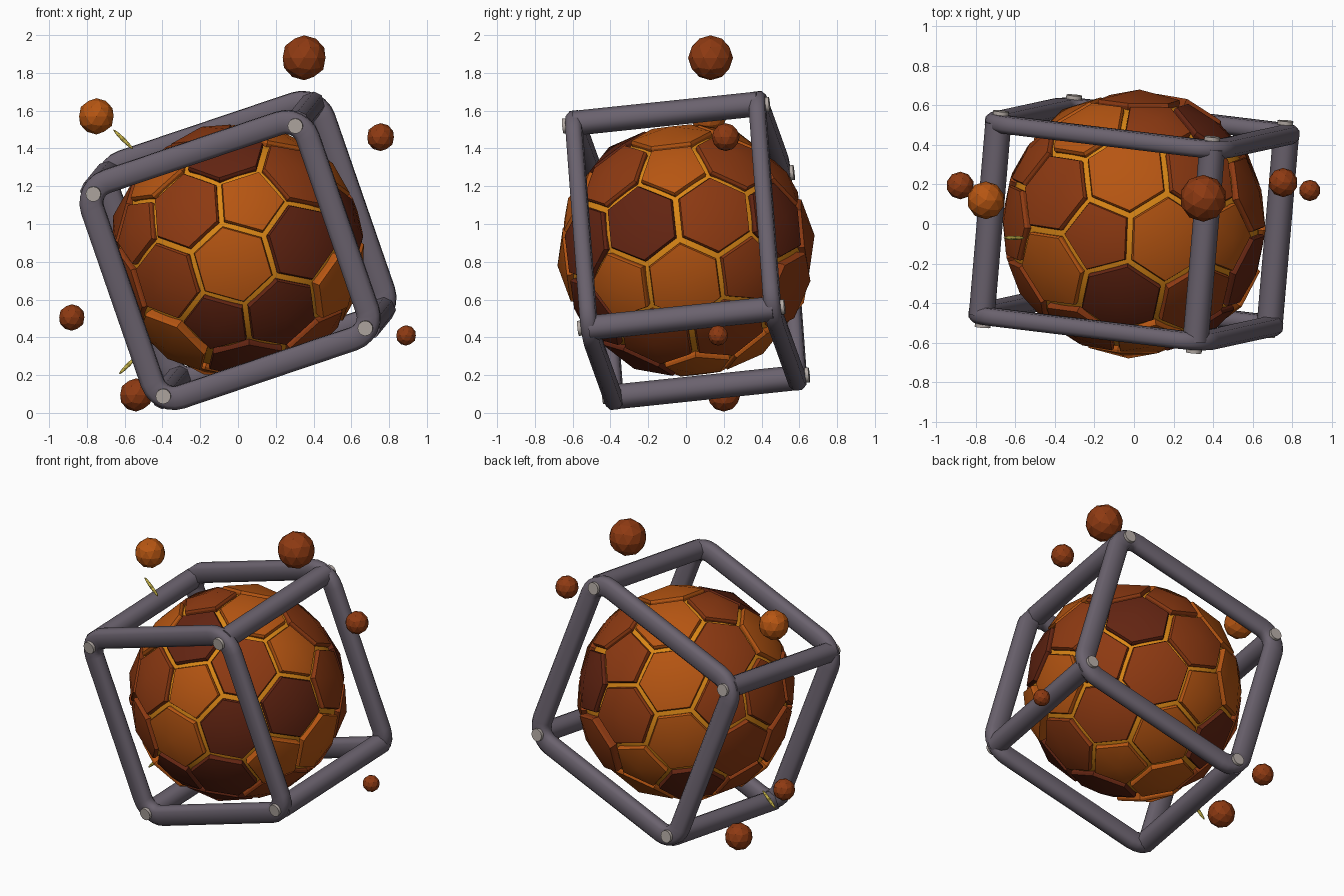
import bpy, bmesh, math
from mathutils import Vector, Matrix

if "Cube" in bpy.data.objects:
    bpy.data.objects.remove(bpy.data.objects["Cube"])

CENTRE = Vector((0, 0, 0.86))


def material(name, rgb):
    m = bpy.data.materials.new(name)
    m.diffuse_color = (*rgb, 1)
    m.use_nodes = True
    m.node_tree.nodes["Principled BSDF"].inputs["Base Color"].default_value = m.diffuse_color
    return m


LIGHT = material("light_orange", (0.47, 0.092, 0.006))
MID = material("rust_orange", (0.27, 0.042, 0.006))
DARK = material("dark_rust", (0.125, 0.018, 0.006))
AMBER = material("amber_core", (0.70, 0.24, 0.008))
GREY = material("frame_grey", (0.145, 0.122, 0.155))
PALE = material("rivet_grey", (0.45, 0.40, 0.37))
YELLOW = material("pale_yellow", (0.60, 0.48, 0.07))


def finish(bm, name, mat, matrix=None, smooth=None):
    bmesh.ops.recalc_face_normals(bm, faces=bm.faces)
    me = bpy.data.meshes.new(name)
    bm.to_mesh(me)
    bm.free()
    ob = bpy.data.objects.new(name, me)
    bpy.context.collection.objects.link(ob)
    me.materials.append(mat)
    if matrix:
        ob.matrix_world = matrix
    if smooth:
        bpy.ops.object.select_all(action='DESELECT')
        ob.select_set(True)
        bpy.context.view_layer.objects.active = ob
        bpy.ops.object.shade_smooth_by_angle(angle=math.radians(smooth))
    return ob


def loft(bm, rings, closed=False):
    # skin a list of equal-length point rings
    vs = [[bm.verts.new(p) for p in r] for r in rings]
    n = len(vs[0])
    for i in range(len(vs) if closed else len(vs) - 1):
        a, b = vs[i], vs[(i + 1) % len(vs)]
        for j in range(n):
            k = (j + 1) % n
            bm.faces.new((a[j], a[k], b[k], b[j]))
    return vs


# --- ball: 12 five-sided and 30 six-sided plates over a glowing core
m = Vector((-0.041, -0.992, -0.117)).normalized()
d = Vector((0.264, -0.120, 0.958))
d = (d - m * d.dot(m)).normalized()
e = m.cross(d)
phi = (1 + 5 ** 0.5) / 2
seeds = {"A": m * phi + d, "P": m * phi - d, "B": m + e * phi,
         "Q": m - e * phi, "C": d * phi + e, "R": d * phi - e}
dirs = {}
for key, v in seeds.items():
    dirs[key] = v.normalized()
    dirs[key.lower()] = -v.normalized()
keys = list(dirs)
for i, p in enumerate(keys):
    for q in keys[i + 1:]:
        if dirs[p].dot(dirs[q]) > 0.4:
            dirs["".join(sorted(p + q))] = (dirs[p] + dirs[q]).normalized()

light_keys = {"A", "Q", "R", "AP", "Pr", "BC", "Qb", "Cp", "CR", "pq",
              "aq", "a", "ac", "c", "cr"}
dark_keys = {"P", "AQ", "AC", "PQ", "Pc", "QR", "bp", "ar"}
raised_keys = {"Q", "Pr", "ab"}

hull = bmesh.new()
cells = [(k, hull.verts.new(v)) for k, v in dirs.items()]
bmesh.ops.convex_hull(hull, input=hull.verts[:])
plates = {"light": bmesh.new(), "mid": bmesh.new(), "dark": bmesh.new()}
for key, vert in cells:
    c = vert.co.normalized()
    ux = c.orthogonal().normalized()
    uy = c.cross(ux)
    corners = [f.calc_center_median().normalized() for f in vert.link_faces]
    corners.sort(key=lambda p: math.atan2(p.dot(uy), p.dot(ux)))
    tone = "light" if key in light_keys else "dark" if key in dark_keys else "mid"
    lift = 0.02 if key in raised_keys else 0.0
    bm = plates[tone]
    rings = [[c.lerp(p, s).normalized() * (r + lift) for p in corners]
             for r, s in ((0.60, 0.92), (0.655, 0.92), (0.668, 0.88))]
    vs = loft(bm, rings)
    tip = bm.verts.new(c * (0.686 + lift))
    top = vs[-1]
    for j in range(len(top)):
        bm.faces.new((top[j], top[(j + 1) % len(top)], tip))
    bm.faces.new(vs[0][::-1])
hull.free()
for tone, mat in (("light", LIGHT), ("mid", MID), ("dark", DARK)):
    finish(plates[tone], tone + "_plates", mat, Matrix.Translation(CENTRE), 25)

bm = bmesh.new()
bmesh.ops.create_icosphere(bm, subdivisions=4, radius=0.635)
finish(bm, "core", AMBER, Matrix.Translation(CENTRE), 30)

# --- tilted cage
X = Vector((0.941, -0.114, 0.317)).normalized()
Y = Vector((0.085, 0.990, 0.104))
Y = (Y - X * Y.dot(X)).normalized()
Z = X.cross(Y)
CAGE = Matrix.Translation(CENTRE) @ Matrix((X, Y, Z)).transposed().to_4x4()


def chamfered(w, h, c):
    # half width, half height, chamfer
    return [(w, h - c), (w - c, h), (c - w, h), (-w, h - c),
            (-w, c - h), (c - w, -h), (w - c, -h), (w, c - h)]


# front and back square rings with rounded corners
HALF, FILLET, DEPTH = 0.605, 0.12, 0.49
for name, y in (("front_ring", -DEPTH), ("back_ring", DEPTH)):
    bm = bmesh.new()
    rings = []
    for q in range(4):
        base = q * math.pi / 2
        mid = base + math.pi / 4
        cx = math.copysign(HALF - FILLET, math.cos(mid))
        cz = math.copysign(HALF - FILLET, math.sin(mid))
        for s in range(7):
            t = base + s * math.pi / 12
            ux, uz = math.cos(t), math.sin(t)
            rings.append([Vector((cx + ux * (FILLET + u), y + v, cz + uz * (FILLET + u)))
                          for u, v in chamfered(0.062, 0.043, 0.022)])
    loft(bm, rings, closed=True)
    finish(bm, name, GREY, CAGE, 50)

# four bars joining the rings, and a rivet at each ring corner
bars, rivets = bmesh.new(), bmesh.new()
turn = Matrix.Rotation(math.pi / 2, 4, 'X')
for sx in (-1, 1):
    for sz in (-1, 1):
        rings = [[Vector((sx * 0.575 + u, y, sz * 0.575 + v))
                  for u, v in chamfered(0.06, 0.06, 0.032)] for y in (-DEPTH, DEPTH)]
        vs = loft(bars, rings)
        bars.faces.new(vs[0])
        bars.faces.new(vs[1])
        for sy in (-1, 1):
            at = Matrix.Translation((sx * 0.568, sy * 0.53, sz * 0.568))
            bmesh.ops.create_cone(rivets, cap_ends=True, segments=16, radius1=0.04,
                                  radius2=0.04, depth=0.044, matrix=at @ turn)
finish(bars, "joining_bars", GREY, CAGE, 50)
finish(rivets, "rivets", PALE, CAGE, 40)

# --- floating faceted orbs
orbs = [(0.35, 0.13, 1.88, 0.119, MID), (-0.75, 0.12, 1.57, 0.096, LIGHT),
        (0.755, 0.21, 1.46, 0.074, MID), (0.89, 0.17, 0.41, 0.054, MID),
        (-0.88, 0.195, 0.505, 0.07, MID), (-0.54, 0.20, 0.095, 0.088, MID)]
for i, (x, y, z, r, mat) in enumerate(orbs):
    bm = bmesh.new()
    bmesh.ops.create_icosphere(bm, subdivisions=2, radius=r)
    finish(bm, f"orb_{i + 1}", mat, Matrix.Translation((x, y, z)))

# --- thin double-pointed slivers
for i, (p, q) in enumerate((((-0.66, -0.07, 1.50), (-0.555, -0.07, 1.395)),
                            ((-0.63, -0.07, 0.205), (-0.53, -0.07, 0.305)))):
    p, q = Vector(p), Vector(q)
    bm = bmesh.new()
    bmesh.ops.create_icosphere(bm, subdivisions=2, radius=1)
    shape = Matrix.Diagonal((0.011, 0.011, (q - p).length / 2, 1))
    rot = (q - p).to_track_quat('Z', 'Y').to_matrix().to_4x4()
    finish(bm, f"sliver_{i + 1}", YELLOW, Matrix.Translation((p + q) / 2) @ rot @ shape)
